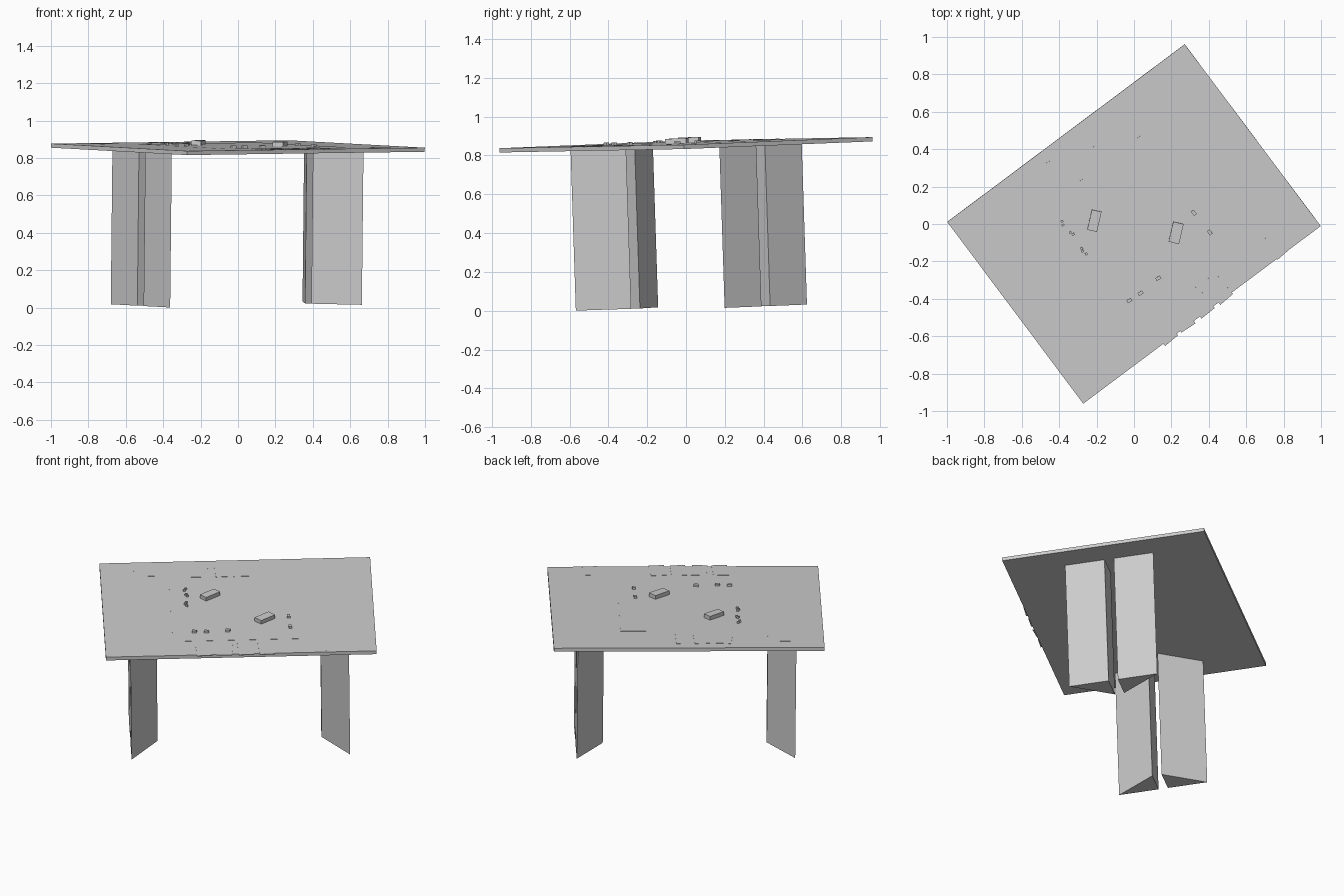
import bpy
import bmesh
from math import radians
from mathutils import Matrix, Vector

old = bpy.data.objects.get("Cube")
if old:
    bpy.data.objects.remove(old, do_unlink=True)

grey = bpy.data.materials.new("light_grey")
grey.use_nodes = True
grey.diffuse_color = (0.6, 0.6, 0.6, 1)
grey.node_tree.nodes["Principled BSDF"].inputs["Base Color"].default_value = (0.6, 0.6, 0.6, 1)

# The table leans a little and is turned; its top surface is local z = 0
normal = Vector((0.0105, -0.0327, 1))
lean = Vector((0, 0, 1)).rotation_difference(normal).to_matrix().to_4x4()
turn = Matrix.Rotation(radians(36.8), 4, "Z")
TABLE = Matrix.Translation((0, 0, 0.866)) @ lean @ turn


def prism(name, outline, z0, z1, place=Matrix()):
    """Extrude a flat outline from z0 to z1 in the table's frame."""
    bm = bmesh.new()
    face = bm.faces.new([bm.verts.new((x, y, z0)) for x, y in outline])
    grown = bmesh.ops.extrude_face_region(bm, geom=[face])
    verts = [g for g in grown["geom"] if isinstance(g, bmesh.types.BMVert)]
    bmesh.ops.translate(bm, verts=verts, vec=(0, 0, z1 - z0))
    bmesh.ops.recalc_face_normals(bm, faces=bm.faces)
    mesh = bpy.data.meshes.new(name)
    bm.to_mesh(mesh)
    bm.free()
    mesh.materials.append(grey)
    obj = bpy.data.objects.new(name, mesh)
    obj.matrix_world = TABLE @ place
    bpy.context.collection.objects.link(obj)
    return obj


def block(name, u, v, w, d, z0, z1, angle=0):
    """Box centred at (u, v), turned by angle degrees."""
    outline = [(-w / 2, -d / 2), (w / 2, -d / 2), (w / 2, d / 2), (-w / 2, d / 2)]
    place = Matrix.Translation((u, v, 0)) @ Matrix.Rotation(radians(angle), 4, "Z")
    return prism(name, outline, z0, z1, place)


def loose(name, x, y, w, d, h, angle):
    """Box resting on the top, placed by floor position and heading."""
    p = turn.inverted() @ Vector((x, y, 0))
    return block(name, p.x, p.y, w, d, 0, h, angle - 36.8)


# Table top
block("table_top", 0, 0, 1.586, 1.214, -0.022, 0)

# Four wedge legs, in facing pairs
for su, end in ((-1, "left"), (1, "right")):
    for sv, side in ((-1, "front"), (1, "back")):
        wedge = [(0.64 * su, 0.265 * sv), (0.64 * su, 0.028 * sv), (0.48 * su, 0.028 * sv)]
        prism(f"{side}_{end}_leg", wedge, -0.85, -0.022)

# Playing board and flat cards
block("playing_board", 0, -0.035, 0.79, 0.785, -0.002, 0.001)
for i, u in enumerate((-0.217, -0.095, 0.028, 0.15)):
    block(f"front_card_{i}", u, -0.545, 0.09, 0.15, -0.002, 0.002, (3, -4, 2, 4)[i])
for i, u in enumerate((-0.21, -0.076, 0.03)):
    block(f"back_card_{i}", u, 0.47, 0.09, 0.15, -0.002, 0.002, (-6, 3, 1)[i])
block("front_side_card", 0.54, -0.545, 0.09, 0.13, -0.002, 0.001, 4)
block("back_side_card", -0.53, 0.47, 0.13, 0.09, -0.002, 0.001)

# Two card decks
loose("deck_left", -0.212, 0.018, 0.11, 0.053, 0.025, 77)
loose("deck_right", 0.225, -0.047, 0.11, 0.057, 0.025, 77)

# Small tokens
tokens = [(-0.385, 0.015), (-0.38, -0.005), (-0.34, -0.045), (-0.325, -0.055),
          (-0.28, -0.13), (-0.275, -0.145), (-0.255, -0.16)]
for i, (x, y) in enumerate(tokens):
    loose(f"small_token_{i}", x, y, 0.014, 0.012, 0.012, 30)
for i, (x, y) in enumerate([(0.13, -0.29), (0.035, -0.37), (-0.025, -0.41)]):
    loose(f"front_token_{i}", x, y, 0.028, 0.017, 0.013, 30)
for i, (x, y) in enumerate([(0.32, 0.06), (0.405, -0.045)]):
    loose(f"side_token_{i}", x, y, 0.028, 0.018, 0.012, 128)
